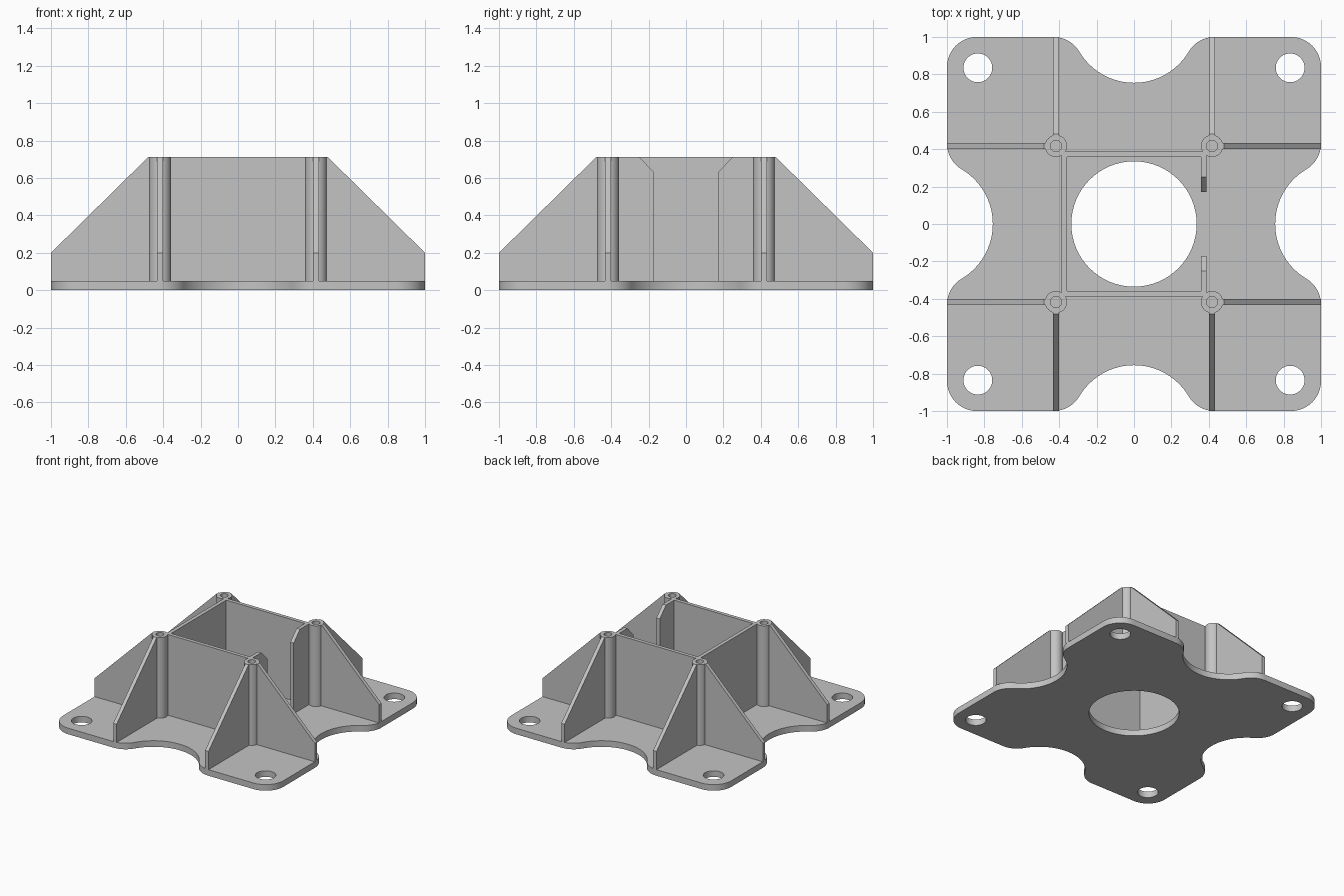
import bpy, bmesh
from math import sin, cos, pi, atan2, radians
from mathutils import Matrix

cube = bpy.data.objects.get("Cube")
if cube:
    bpy.data.objects.remove(cube, do_unlink=True)

grey = bpy.data.materials.new("plain grey")
grey.use_nodes = True
colour = (0.55, 0.55, 0.55, 1)
grey.diffuse_color = colour
grey.node_tree.nodes["Principled BSDF"].inputs["Base Color"].default_value = colour

BASE, TOP = 0.05, 0.712      # plate thickness and overall height
POST, THICK = 0.417, 0.03    # post offset and wall thickness
WALL = 0.372                 # wall centre line
IN = WALL - THICK / 2
OUT = WALL + THICK / 2


def arc(cx, cy, r, a0, a1, n):
    return [(cx + r * cos(a0 + (a1 - a0) * i / n),
             cy + r * sin(a0 + (a1 - a0) * i / n)) for i in range(n + 1)]


def circle(cx, cy, r, n=48):
    return arc(cx, cy, r, 0, 2 * pi, n)[:-1]


def prism(name, loops, depth, matrix):
    """Extrude closed 2D loops (inner loops are holes), centred on local z."""
    curve = bpy.data.curves.new(name, 'CURVE')
    curve.dimensions = '2D'
    curve.fill_mode = 'BOTH'
    curve.extrude = depth / 2
    for loop in loops:
        spline = curve.splines.new('POLY')
        spline.points.add(len(loop) - 1)
        for p, (x, y) in zip(spline.points, loop):
            p.co = (x, y, 0, 1)
        spline.use_cyclic_u = True
    helper = bpy.data.objects.new(name + "_outline", curve)
    bpy.context.collection.objects.link(helper)
    graph = bpy.context.evaluated_depsgraph_get()
    mesh = bpy.data.meshes.new_from_object(helper.evaluated_get(graph))
    bpy.data.objects.remove(helper, do_unlink=True)
    bpy.data.curves.remove(curve)
    bm = bmesh.new()
    bm.from_mesh(mesh)
    bmesh.ops.remove_doubles(bm, verts=bm.verts, dist=1e-5)
    bmesh.ops.recalc_face_normals(bm, faces=bm.faces)
    bm.transform(matrix)
    bm.to_mesh(mesh)
    bm.free()
    mesh.name = name
    mesh.materials.clear()
    mesh.materials.append(grey)
    obj = bpy.data.objects.new(name, mesh)
    bpy.context.collection.objects.link(obj)
    bpy.ops.object.select_all(action='DESELECT')
    obj.select_set(True)
    bpy.context.view_layer.objects.active = obj
    bpy.ops.object.shade_smooth_by_angle(angle=radians(30))
    return obj


def move(x, y, z):
    return Matrix.Translation((x, y, z))


def turn(degrees, axis='Z'):
    return Matrix.Rotation(radians(degrees), 4, axis)


# Base plate: one scalloped side and rounded corner, repeated four times
r, fx, scoop_y, scoop_r = 0.16, 0.43, 1.095, 0.34
t = atan2(scoop_y - (1 - r), fx)
side = arc(1 - r, 1 - r, r, 0, pi / 2, 12)
side += arc(fx, 1 - r, r, pi / 2, pi - t, 8)
side += arc(0, scoop_y, scoop_r, -t, t - pi, 32)[1:-1]
side += arc(-fx, 1 - r, r, t, pi / 2, 8)
outline = []
for k in range(4):
    c, s = (1, 0, -1, 0)[k], (0, 1, 0, -1)[k]
    outline += [(x * c - y * s, x * s + y * c) for x, y in side]
corners = [(sx, sy) for sx in (-1, 1) for sy in (-1, 1)]
holes = [circle(0.835 * sx, 0.835 * sy, 0.077) for sx, sy in corners]
prism("base_plate", [outline, circle(0, 0, 0.335, 96)] + holes,
      BASE, move(0, 0, BASE / 2))

# Hollow posts with two sloping ribs each
rib = [(0.05, BASE), (1 - POST, BASE), (1 - POST, 0.2), (0.063, TOP), (0.05, TOP)]
for sx, sy in corners:
    place = ("back" if sy > 0 else "front") + ("_left" if sx > 0 else "_right")
    x, y = POST * sx, POST * sy
    prism(place + "_post", [circle(0, 0, 0.059, 32), circle(0, 0, 0.03, 32)],
          TOP - BASE, move(x, y, (TOP + BASE) / 2))
    prism(place + "_side_rib", [rib], THICK,
          move(x, y, 0) @ turn(90 - 90 * sx) @ turn(90, 'X'))
    prism(place + "_end_rib", [rib], THICK,
          move(x, y, 0) @ turn(90 * sy) @ turn(90, 'X'))


# Box walls
def panel(half):
    return [(-half, BASE), (half, BASE), (half, TOP), (-half, TOP)]


upright = turn(90, 'X')
prism("front_wall", [panel(OUT)], THICK, move(0, -WALL, 0) @ upright)
prism("back_wall", [panel(OUT)], THICK, move(0, WALL, 0) @ upright)
prism("closed_side_wall", [panel(IN)], THICK, move(-WALL, 0, 0) @ turn(90) @ upright)

# Side wall with a chamfered opening
jamb = [(0.17, BASE), (IN, BASE), (IN, TOP), (0.25, TOP), (0.17, 0.63)]
prism("open_side_wall", [jamb, [(-u, v) for u, v in jamb]], THICK,
      move(WALL, 0, 0) @ turn(90) @ upright)
